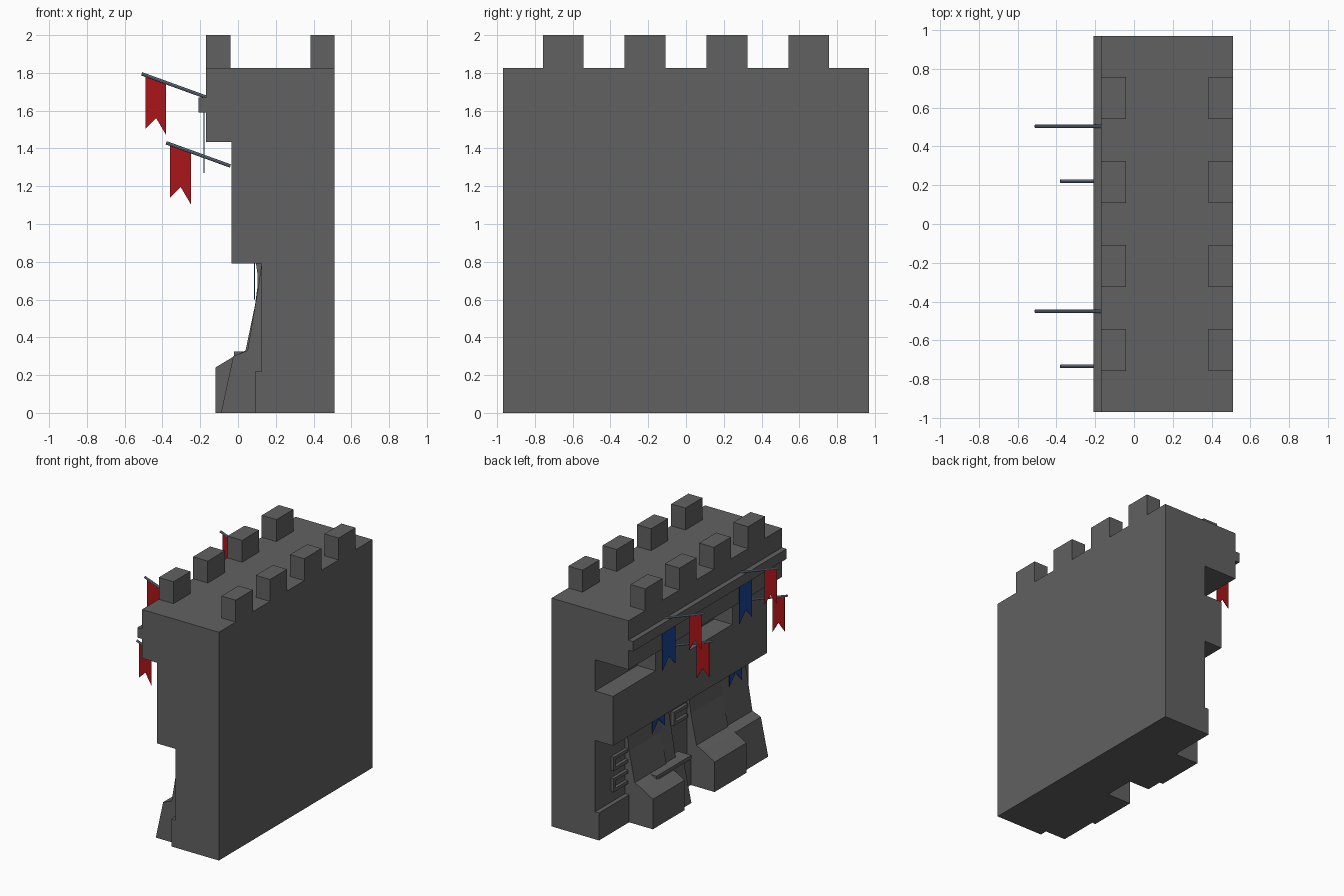
import bpy, bmesh
from mathutils import Vector

if "Cube" in bpy.data.objects:
    bpy.data.objects.remove(bpy.data.objects["Cube"])


def material(name, rgb):
    m = bpy.data.materials.new(name)
    m.diffuse_color = (*rgb, 1)
    m.use_nodes = True
    m.node_tree.nodes["Principled BSDF"].inputs["Base Color"].default_value = m.diffuse_color
    return m


RED = material("red_cloth", (0.40, 0.008, 0.01))
BLUE = material("blue_cloth", (0.01, 0.06, 0.32))
STEEL = material("pole_metal", (0.20, 0.25, 0.33))
STONE = material("stone", (0.12, 0.12, 0.12))


def finish(name, bm, mat):
    bmesh.ops.recalc_face_normals(bm, faces=bm.faces)
    me = bpy.data.meshes.new(name)
    bm.to_mesh(me)
    bm.free()
    me.materials.append(mat)
    ob = bpy.data.objects.new(name, me)
    bpy.context.collection.objects.link(ob)
    return ob


def prism(name, pts, lo, hi, axis='y', mat=STONE):
    """Extrude a (horizontal, z) outline along y or x."""
    bm = bmesh.new()
    place = (lambda a, z, d: (a, d, z)) if axis == 'y' else (lambda a, z, d: (d, a, z))
    f = bm.faces.new([bm.verts.new(place(a, z, lo)) for a, z in pts])
    new = bmesh.ops.extrude_face_region(bm, geom=[f])['geom']
    shift = Vector((0, hi - lo, 0)) if axis == 'y' else Vector((hi - lo, 0, 0))
    bmesh.ops.translate(bm, vec=shift, verts=[v for v in new if isinstance(v, bmesh.types.BMVert)])
    return finish(name, bm, mat)


def box(name, x, y, z):
    return prism(name, [(x[0], z[0]), (x[1], z[0]), (x[1], z[1]), (x[0], z[1])], y[0], y[1])


def pole(name, y, start, end):
    a, b = Vector((start[0], y, start[1])), Vector((end[0], y, end[1]))
    bm = bmesh.new()
    bmesh.ops.create_cone(bm, cap_ends=True, segments=8, radius1=0.009, radius2=0.009,
                          depth=(b - a).length)
    rot = (b - a).to_track_quat('Z', 'Y').to_matrix()
    bmesh.ops.rotate(bm, matrix=rot, verts=bm.verts)
    bmesh.ops.translate(bm, vec=(a + b) / 2, verts=bm.verts)
    return finish(name, bm, STEEL)


# wall cross-section with ledge, gallery slot, overhangs and plinth
wall = [(0.51, 0), (0.51, 1.825), (-0.17, 1.825), (-0.17, 1.67), (-0.21, 1.67),
        (-0.21, 1.59), (-0.17, 1.59), (-0.17, 1.435), (0.125, 1.435), (0.125, 1.185),
        (-0.035, 1.185), (-0.035, 0.79), (0.125, 0.79), (0.125, 0.22), (0.09, 0.22), (0.09, 0)]
prism("wall", wall, -0.97, 0.97)

# merlons on both parapets
for y in (-0.65, -0.217, 0.217, 0.65):
    box("merlon_outer", (-0.17, -0.04), (y - 0.108, y + 0.108), (1.825, 2.0))
    box("merlon_inner", (0.385, 0.51), (y - 0.108, y + 0.108), (1.825, 2.0))

# large buttresses
wide = [(0.13, 0), (-0.12, 0), (-0.12, 0.24), (-0.02, 0.3), (0.04, 0.33), (0.065, 0.45),
        (0.09, 0.57), (0.102, 0.66), (0.104, 0.73), (0.095, 0.79), (0.13, 0.79)]
for y in (0.19, -0.59):
    prism("wide_buttress", wide, y, y + 0.4)

# parts that repeat once per wall bay
tapered = [(0.13, 0), (-0.09, 0), (-0.025, 0.3), (0.05, 0.33), (0.105, 0.65),
           (0.125, 0.79), (0.13, 0.79)]
red_flag = [(-0.49, 1.785), (-0.38, 1.745), (-0.38, 1.47), (-0.433, 1.56), (-0.49, 1.505)]
for i in range(2):
    s = -0.97 * i
    # gallery pillar and sloping buttress
    box("gallery_pillar", (-0.035, 0.125), (s, 0.435 + s), (1.185, 1.435))
    prism("tapered_buttress", tapered, 0.06 + s, 0.38 + s)

    # poles with red pennants
    r = -0.955 * i
    for name, y, dx, dz in (("upper", 0.505 + r, 0, 0), ("lower", 0.22 + r, 0.13, -0.365)):
        pole(name + "_pole", y, (-0.17 + dx, 1.672 + dz), (-0.51 + dx, 1.795 + dz))
        prism(name + "_pennant", [(a + dx, z + dz) for a, z in red_flag],
              y - 0.002, y + 0.002, mat=RED)

    # blue banners hung below the ledge and the overhang
    for name, c, x, top, bot in (("upper", 0.475, -0.18, 1.59, 1.27), ("lower", 0.22, 0.088, 0.79, 0.6)):
        c += s
        pts = [(c - 0.08, top), (c + 0.08, top), (c + 0.08, bot), (c, bot + 0.085), (c - 0.08, bot)]
        prism(name + "_banner", pts, x - 0.002, x + 0.002, 'x', BLUE)

# stone shelf beside the middle buttress
box("stone_shelf", (-0.02, 0.1), (-0.04, 0.4), (0.295, 0.325))

# raised bricks on the recessed wall
for y, z in ((0.68, 0.53), (0.68, 0.36), (-0.08, 0.60)):
    box("brick_rim_top", (0.1, 0.125), (y - 0.09, y + 0.09), (z + 0.03, z + 0.055))
    box("brick_rim_bottom", (0.1, 0.125), (y - 0.09, y + 0.09), (z - 0.055, z - 0.03))
    box("brick_rim_side", (0.1, 0.125), (y + 0.065, y + 0.09), (z - 0.03, z + 0.03))
